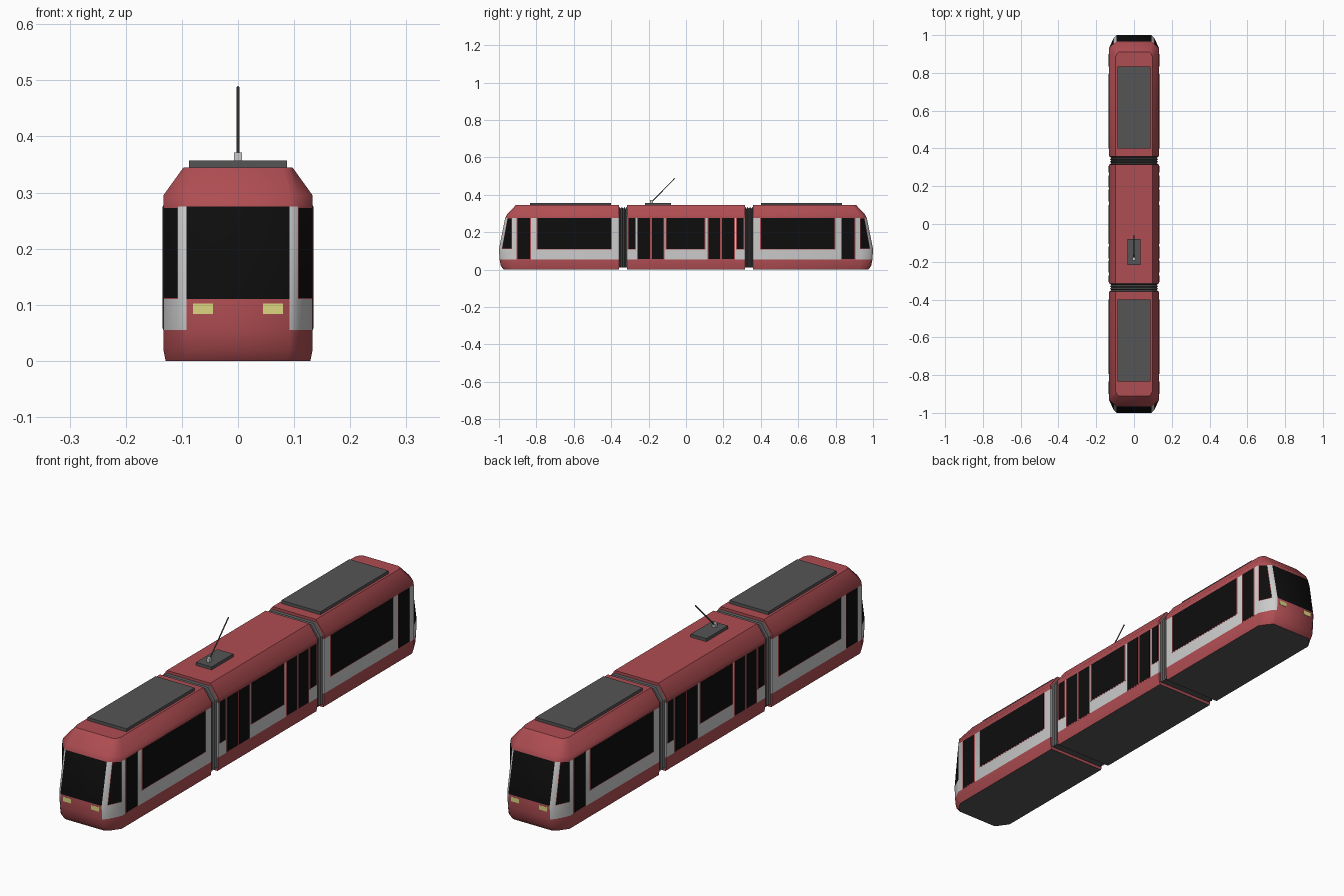
import bpy, bmesh
from mathutils import Vector

if "Cube" in bpy.data.objects:
    bpy.data.objects.remove(bpy.data.objects["Cube"])


def material(name, r, g, b):
    m = bpy.data.materials.new(name)
    m.diffuse_color = (r, g, b, 1)
    m.use_nodes = True
    m.node_tree.nodes["Principled BSDF"].inputs["Base Color"].default_value = m.diffuse_color
    return m


RED = material("red_paint", .43, .075, .085)
WHITE = material("white_paint", .75, .75, .75)
BLACK = material("dark_glass", .004, .004, .004)
DARK = material("dark_grey", .09, .09, .09)
LAMP = material("lamp_yellow", .72, .68, .22)
PALETTE = [RED, WHITE, BLACK, DARK]


def finish(name, bm, mats, smooth=None):
    bmesh.ops.recalc_face_normals(bm, faces=bm.faces)
    me = bpy.data.meshes.new(name)
    bm.to_mesh(me)
    bm.free()
    for m in mats:
        me.materials.append(m)
    ob = bpy.data.objects.new(name, me)
    bpy.context.collection.objects.link(ob)
    if smooth:
        bpy.ops.object.select_all(action='DESELECT')
        ob.select_set(True)
        bpy.context.view_layer.objects.active = ob
        bpy.ops.object.shade_smooth_by_angle(angle=smooth)
    return ob


def loft(name, rings, mats, pick, smooth=None, inset=()):
    """Skin closed rings; pick(band, column) gives a material index."""
    bm = bmesh.new()
    rows = [[bm.verts.new(p) for p in r] for r in rings]
    n = len(rows[0])
    corner_glass = []
    for b in range(len(rows) - 1):
        for c in range(n):
            d = (c + 1) % n
            f = bm.faces.new((rows[b][c], rows[b][d], rows[b + 1][d], rows[b + 1][c]))
            f.material_index = pick(b, c)
            if (b, c) in inset:
                corner_glass.append(f)
    bm.faces.new(rows[0]).material_index = pick(-1, 0)
    bm.faces.new(rows[-1]).material_index = pick(len(rows), 0)
    bmesh.ops.recalc_face_normals(bm, faces=bm.faces)
    if corner_glass:
        rim = bmesh.ops.inset_individual(bm, faces=corner_glass, thickness=.003)
        for f in rim["faces"]:
            f.material_index = 0
    return finish(name, bm, mats, smooth)


def box(name, lo, hi, mat):
    bm = bmesh.new()
    bmesh.ops.create_cube(bm, size=1)
    lo, hi = Vector(lo), Vector(hi)
    for v in bm.verts:
        v.co = [(lo[i] + hi[i]) / 2 + v.co[i] * (hi[i] - lo[i]) for i in range(3)]
    return finish(name, bm, [mat])


# Body levels: z, half width, corner start y, corner (x, y), nose (x, y)
LEVELS = [(0, .129, .925, .103, .962, .088, .975),
          (.02, .133, .93, .107, .977, .092, .990),
          (.055, .133, .93, .107, .982, .092, .997),
          (.11, .133, .93, .107, .985, .092, 1.0),
          (.275, .133, .93, .107, .955, .092, .967),
          (.295, .133, .925, .107, .946, .092, .957),
          (.345, .097, .885, .090, .903, .080, .910)]


def cab_paint(b, c):
    if b == -1:
        return 3
    if b == 2:
        return 0 if c == 3 else 1
    if b == 3:
        return 2 if c in (1, 3, 5) else 1
    return 0


def middle_paint(b, c):
    return 3 if b == -1 else 1 if b in (2, 3) else 0


def pane(name, y0, y1, z0, z1):
    """Red-framed glass on both sides of the tram."""
    for s, side in ((1, "right"), (-1, "left")):
        xs = sorted((s * .130, s * .1336))
        box(f"{name}_frame_{side}", (xs[0], y0, z0), (xs[1], y1, z1), RED)
        xs = sorted((s * .130, s * .1343))
        g = .005
        box(f"{name}_glass_{side}", (xs[0], y0 + g, z0 + g * .6),
            (xs[1], y1 - g, z1 - g * .4), BLACK)


def mirrored_pane(name, y0, y1, z0, z1):
    pane(name + "_back", y0, y1, z0, z1)
    pane(name + "_front", -y1, -y0, z0, z1)


# Middle car
loft("middle_car", [[(w, .315, z), (w, -.315, z), (-w, -.315, z), (-w, .315, z)]
                    for z, w, *_ in LEVELS], PALETTE, middle_paint, .75)

# End cars, bellows and cab details, the same at both ends
for s, end in ((-1, "front"), (1, "rear")):
    rings = []
    for z, w, yc, px, py, nx, ny in LEVELS:
        half = [(w, .358), (w, yc), (px, py), (nx, ny)]
        outline = half + [(-x, y) for x, y in reversed(half)]
        rings.append([(x * s, y * s, z) for x, y in outline])
    loft(end + "_car", rings, PALETTE, cab_paint, .75, {(3, 1), (3, 5)})

    # Folded bellows between cars
    folds = []
    for i in range(9):
        k = (.0, .009)[i % 2]
        y = s * (.310 + i * .0066)
        half = [(.119 + k, .012), (.119 + k, .285 + k / 2), (.088 + k, .326 + k)]
        folds.append([(x, y, z) for x, z in half + [(-x, z) for x, z in reversed(half)]])
    loft(end + "_bellows", folds, [DARK], lambda b, c: 0)

    # Roof equipment box
    ys = sorted((s * .40, s * .835))
    box(end + "_roof_box", (-.087, ys[0], .34), (.087, ys[1], .357), DARK)

    # Headlights
    ys = sorted((s * .985, s * 1.0))
    for sx, side in ((1, "right"), (-1, "left")):
        xs = sorted((sx * .045, sx * .08))
        box(f"{end}_headlight_{side}", (xs[0], ys[0], .084), (xs[1], ys[1], .102), LAMP)

# Side windows and doors
pane("centre_window", -.11, .105, .108, .277)
mirrored_pane("cab_car_window", .395, .80, .108, .277)
mirrored_pane("cab_door", .828, .905, .055, .277)
mirrored_pane("inner_door_leaf", .115, .188, .055, .277)
mirrored_pane("outer_door_leaf", .188, .262, .055, .277)
mirrored_pane("narrow_window", .267, .312, .108, .277)

# Current collector: plate, pivot block and slanted rod
box("collector_plate", (-.035, -.218, .34), (.035, -.08, .357), DARK)
box("collector_pivot", (-.007, -.192, .355), (.007, -.176, .371), WHITE)
a, b = Vector((0, -.184, .362)), Vector((0, -.06, .488))
bpy.ops.mesh.primitive_cylinder_add(vertices=8, radius=.0025, depth=(b - a).length,
                                    location=(a + b) / 2)
rod = bpy.context.object
rod.name = "collector_rod"
rod.rotation_euler = (b - a).to_track_quat('Z', 'Y').to_euler()
rod.data.materials.append(DARK)
